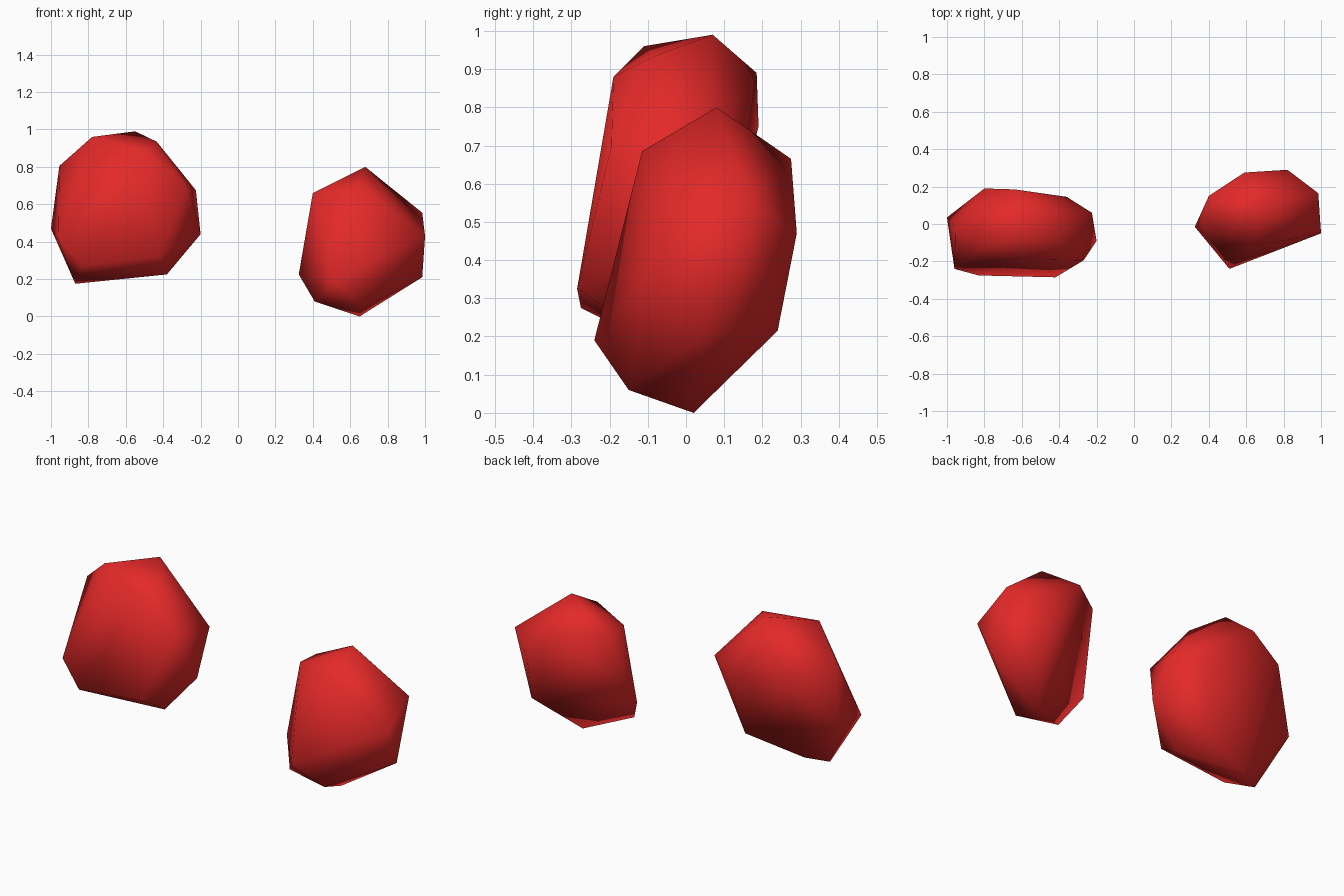
import bpy, bmesh

if "Cube" in bpy.data.objects:
    bpy.data.objects.remove(bpy.data.objects["Cube"])

red = bpy.data.materials.new("red")
red.diffuse_color = (0.78, 0.022, 0.022, 1)
red.use_nodes = True
red.node_tree.nodes["Principled BSDF"].inputs["Base Color"].default_value = red.diffuse_color


def boulder(name, corners):
    """Smooth-shaded faceted lump: the convex hull of a few corner points."""
    bm = bmesh.new()
    for c in corners:
        bm.verts.new(c)
    hull = bmesh.ops.convex_hull(bm, input=bm.verts[:])
    loose = {v for v in hull["geom_interior"] + hull["geom_unused"]
             if isinstance(v, bmesh.types.BMVert)}
    bmesh.ops.delete(bm, geom=list(loose), context="VERTS")
    bmesh.ops.recalc_face_normals(bm, faces=bm.faces[:])
    for f in bm.faces:
        f.smooth = True
    mesh = bpy.data.meshes.new(name)
    bm.to_mesh(mesh)
    bm.free()
    mesh.materials.append(red)
    obj = bpy.data.objects.new(name, mesh)
    bpy.context.collection.objects.link(obj)
    return obj


# Larger, higher lump on the left
boulder("left_lump", [
    # crown
    (-.955, -.02, .805), (-.78, -.11, .96), (-.55, .07, .99), (-.435, -.08, .935),
    (-.5, -.19, .88), (-.64, .185, .89), (-.80, .19, .75), (-.36, .145, .62),
    # waist
    (-1, .035, .47), (-.96, -.24, .41), (-.225, .06, .675), (-.27, -.195, .70),
    (-.20, -.09, .44),
    # underside
    (-.83, -.275, .275), (-.42, -.285, .325), (-.38, -.13, .225),
    (-.43, .07, .28), (-.87, -.08, .175), (-.75, -.02, .19),
])

# Smaller lump on the right, touching the ground
boulder("right_lump", [
    # crown
    (.40, 0, .66), (.65, -.115, .685), (.68, .08, .80), (.40, .15, .65),
    (.59, .275, .665),
    # waist
    (.985, .165, .555), (1, -.05, .43), (.82, .29, .47), (.325, -.015, .225),
    # underside
    (.985, .05, .21), (.825, .24, .215), (.51, -.24, .19), (.41, -.11, .08),
    (.66, -.15, .06), (.65, .02, 0),
])
